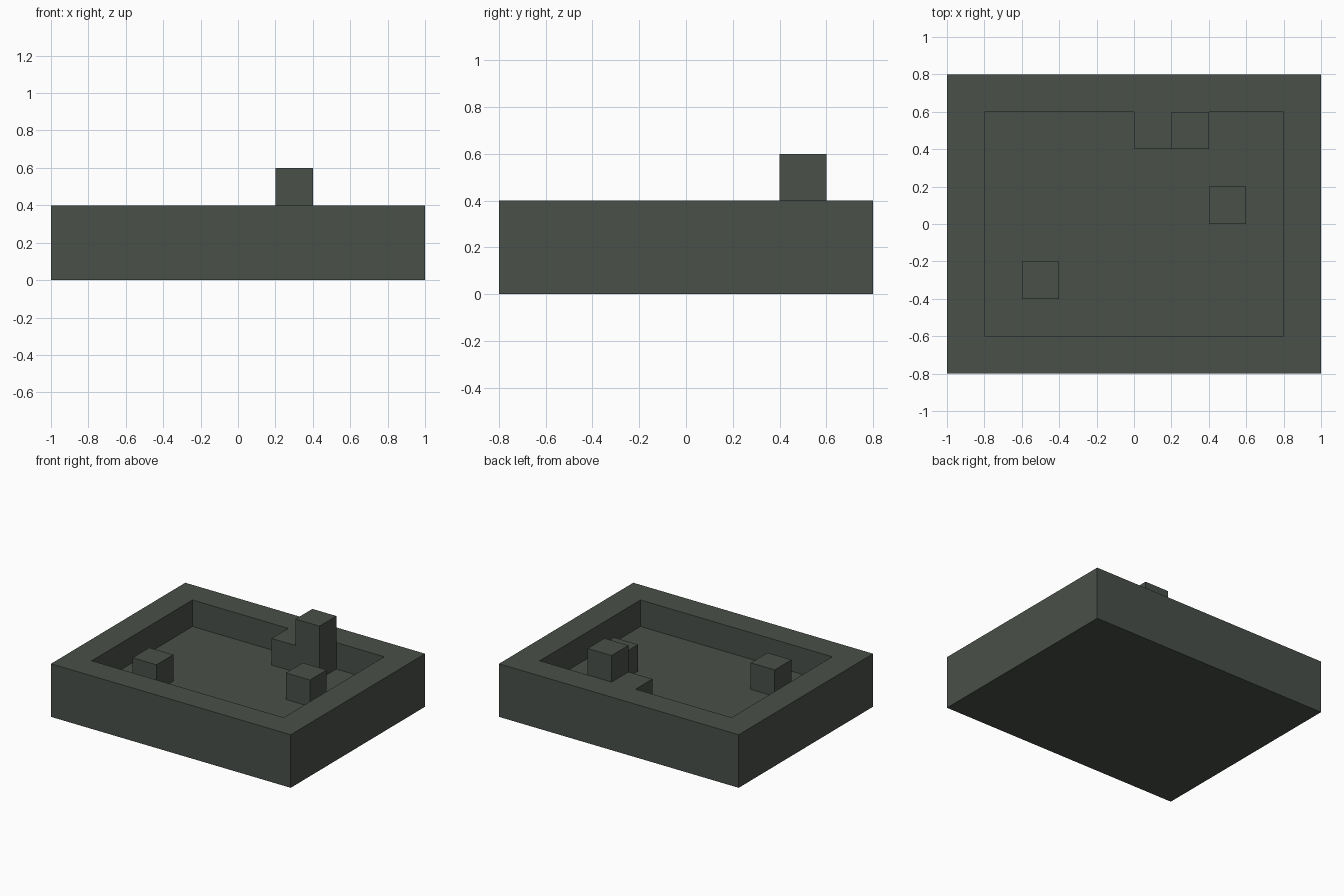
import bpy, bmesh

if "Cube" in bpy.data.objects:
    bpy.data.objects.remove(bpy.data.objects["Cube"])

mat = bpy.data.materials.new("dark_stone")
mat.diffuse_color = (0.068, 0.08, 0.067, 1)
mat.use_nodes = True
mat.node_tree.nodes["Principled BSDF"].inputs["Base Color"].default_value = mat.diffuse_color


def prism(name, outline, z0, z1, helper=False):
    """Extrude a flat outline from z0 up to z1."""
    bm = bmesh.new()
    base = bm.faces.new([bm.verts.new((x, y, z0)) for x, y in outline])
    top = bmesh.ops.extrude_face_region(bm, geom=[base], use_keep_orig=True)["geom"]
    bmesh.ops.translate(bm, vec=(0, 0, z1 - z0),
                        verts=[g for g in top if isinstance(g, bmesh.types.BMVert)])
    bmesh.ops.recalc_face_normals(bm, faces=bm.faces)
    me = bpy.data.meshes.new(name)
    bm.to_mesh(me)
    bm.free()
    me.materials.append(mat)
    ob = bpy.data.objects.new(name, me)
    bpy.context.collection.objects.link(ob)
    if helper:
        ob.hide_render = True
        ob.display_type = 'WIRE'
    return ob


def rect(x0, x1, y0, y1):
    return [(x0, y0), (x1, y0), (x1, y1), (x0, y1)]


def combine(target, tool, operation):
    mod = target.modifiers.new(tool.name, 'BOOLEAN')
    mod.operation = operation
    mod.solver = 'EXACT'
    mod.object = tool


# Tray with a recess whose back wall steps in to leave a ledge
tray = prism("tray", rect(-1, 1, -0.8, 0.8), 0, 0.4)
recess = prism("recess_cutter",
               [(-0.8, -0.6), (0.8, -0.6), (0.8, 0.6), (0.4, 0.6),
                (0.4, 0.4), (0, 0.4), (0, 0.6), (-0.8, 0.6)],
               0.2, 0.5, helper=True)
combine(tray, recess, 'DIFFERENCE')

# Two floor blocks and the tower on the ledge, each sunk in and merged
for name, x, y, z0, z1 in [("left_block", -0.6, -0.4, 0.1, 0.4),
                           ("right_block", 0.4, 0.0, 0.1, 0.4),
                           ("ledge_tower", 0.2, 0.4, 0.3, 0.6)]:
    block = prism(name, rect(x, x + 0.2, y, y + 0.2), z0, z1, helper=True)
    combine(tray, block, 'UNION')
